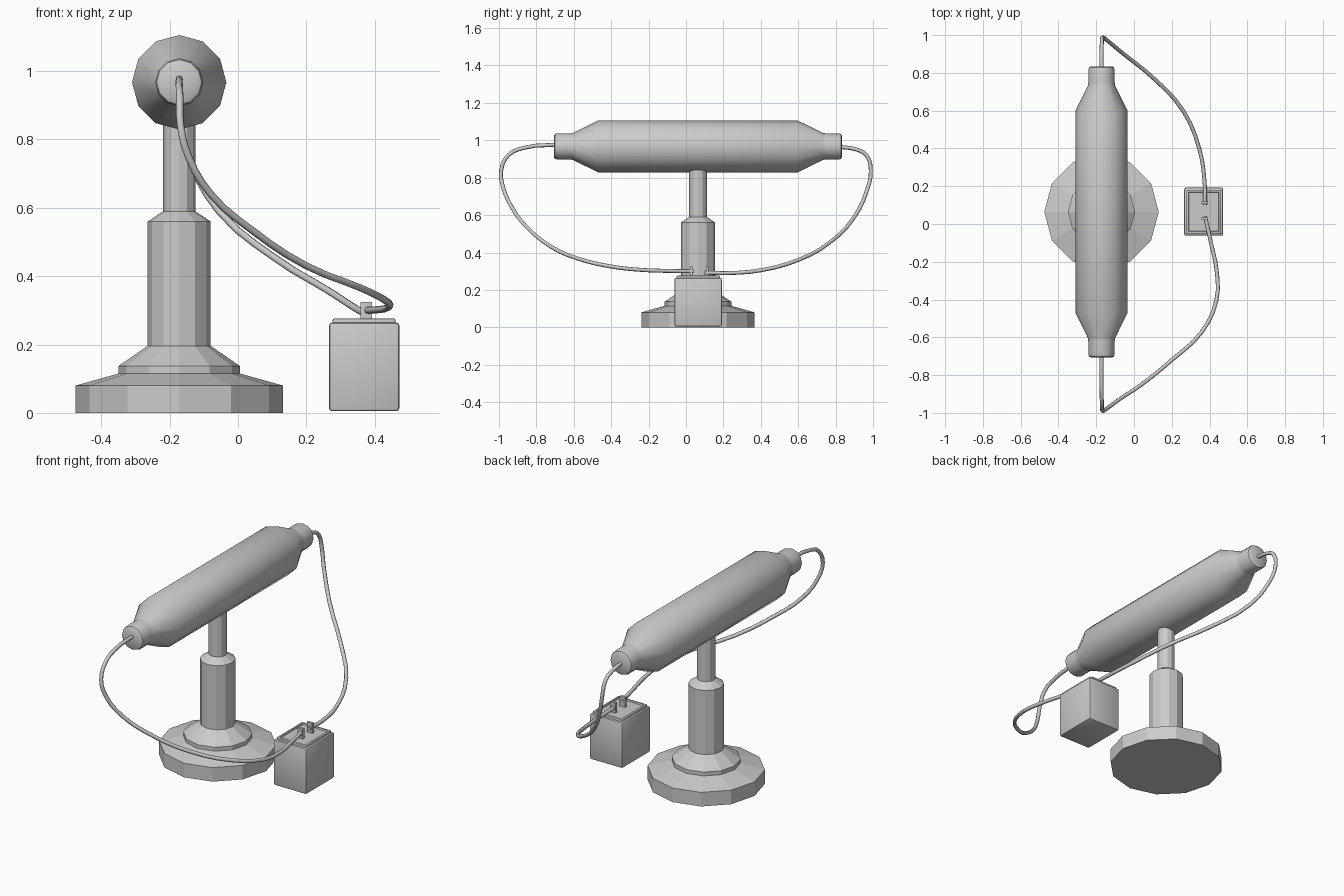
import bpy, bmesh
from math import sin, cos, pi, radians
from mathutils import Matrix

if "Cube" in bpy.data.objects:
    bpy.data.objects.remove(bpy.data.objects["Cube"])

CX, CY = -0.172, 0.064      # stand axis
TUBE_Z = 0.967
SIDES = 12


def finish(name, bm, smooth=None):
    bmesh.ops.recalc_face_normals(bm, faces=bm.faces)
    me = bpy.data.meshes.new(name)
    bm.to_mesh(me)
    bm.free()
    ob = bpy.data.objects.new(name, me)
    bpy.context.collection.objects.link(ob)
    if smooth:
        bpy.ops.object.select_all(action='DESELECT')
        ob.select_set(True)
        bpy.context.view_layer.objects.active = ob
        bpy.ops.object.shade_smooth_by_angle(angle=radians(smooth))
    return ob


def lathe(name, profile, matrix, smooth=None):
    """Revolve (radius, height) points around local z, capped at both ends."""
    bm = bmesh.new()
    rings = [[bm.verts.new((r * cos(2 * pi * i / SIDES), r * sin(2 * pi * i / SIDES), z))
              for i in range(SIDES)] for r, z in profile]
    for a, b in zip(rings, rings[1:]):
        for i in range(SIDES):
            j = (i + 1) % SIDES
            bm.faces.new((a[i], a[j], b[j], b[i]))
    bm.faces.new(rings[0])
    bm.faces.new(rings[-1])
    bm.transform(matrix)
    return finish(name, bm, smooth)


def box(name, lo, hi, bevel=0.0, recess=None):
    bm = bmesh.new()
    bmesh.ops.create_cube(bm, size=1)
    size = [h - l for l, h in zip(lo, hi)]
    mid = [(h + l) / 2 for l, h in zip(lo, hi)]
    bm.transform(Matrix.Translation(mid) @ Matrix.Diagonal((*size, 1)))
    if bevel:
        bmesh.ops.bevel(bm, geom=bm.edges[:], offset=bevel, segments=2,
                        profile=0.5, affect='EDGES')
    if recess:
        top = max(bm.faces, key=lambda f: f.calc_center_median().z)
        bmesh.ops.inset_region(bm, faces=[top], thickness=recess[0])
        bmesh.ops.translate(bm, verts=top.verts[:], vec=(0, 0, 0))
        bmesh.ops.inset_region(bm, faces=[top], thickness=0.003, depth=-recess[1])
    return finish(name, bm, 40 if bevel else None)


def cable(name, points, radius=0.0105):
    cu = bpy.data.curves.new(name, 'CURVE')
    cu.dimensions = '3D'
    cu.bevel_depth = radius
    cu.bevel_resolution = 2
    cu.resolution_u = 3
    cu.use_fill_caps = True
    sp = cu.splines.new('BEZIER')
    sp.bezier_points.add(len(points) - 1)
    for bp, co in zip(sp.bezier_points, points):
        bp.co = co
        bp.handle_left_type = bp.handle_right_type = 'AUTO'
    ob = bpy.data.objects.new(name, cu)
    bpy.context.collection.objects.link(ob)


# Stand: stepped foot, thick column, thin neck
stand = Matrix.Translation((CX, CY, 0))
lathe("stand_foot", [(0.303, 0), (0.303, 0.08), (0.178, 0.115), (0.178, 0.137),
                     (0.092, 0.196), (0.092, 0.56), (0.048, 0.589)], stand)
lathe("stand_neck", [(0.047, 0.58), (0.047, 0.86)], stand)

# Horizontal tube with tapered shoulders and rounded end caps
half = [(0.138, 0.535), (0.072, 0.668), (0.070, 0.685), (0.070, 0.752),
        (0.066, 0.765), (0.056, 0.771)]
profile = [(r, -z) for r, z in reversed(half)] + half
lathe("tube", profile,
      Matrix.Translation((CX, CY, TUBE_Z)) @ Matrix.Rotation(radians(-90), 4, 'X'), 35)

# Battery box with recessed lid
box("battery_box", (0.266, -0.062, 0.005), (0.472, 0.192, 0.264), 0.009)
box("battery_lid", (0.277, -0.051, 0.255), (0.461, 0.181, 0.276), 0.005, (0.010, 0.008))

# Terminals
for i, y in enumerate((0.028, 0.113)):
    box(f"terminal_{i + 1}", (0.358, y - 0.007, 0.26), (0.392, y + 0.007, 0.325))

# Cables from the tube ends to the terminals
cable("cable_back", [
    (-0.172, 0.82, 0.965), (-0.172, 0.91, 0.951), (-0.170, 0.965, 0.92),
    (-0.166, 0.988, 0.84), (-0.140, 0.970, 0.74), (-0.055, 0.90, 0.59),
    (0.105, 0.77, 0.455), (0.26, 0.60, 0.36), (0.345, 0.40, 0.305),
    (0.374, 0.22, 0.290), (0.375, 0.10, 0.293)])
cable("cable_front", [
    (-0.172, -0.69, 0.977), (-0.172, -0.865, 0.960), (-0.170, -0.95, 0.92),
    (-0.168, -0.988, 0.84), (-0.145, -0.978, 0.75), (-0.08, -0.93, 0.64),
    (0.04, -0.85, 0.535), (0.20, -0.72, 0.43), (0.36, -0.57, 0.365),
    (0.437, -0.40, 0.325), (0.438, -0.25, 0.308), (0.41, -0.11, 0.302),
    (0.376, 0.04, 0.300)])
